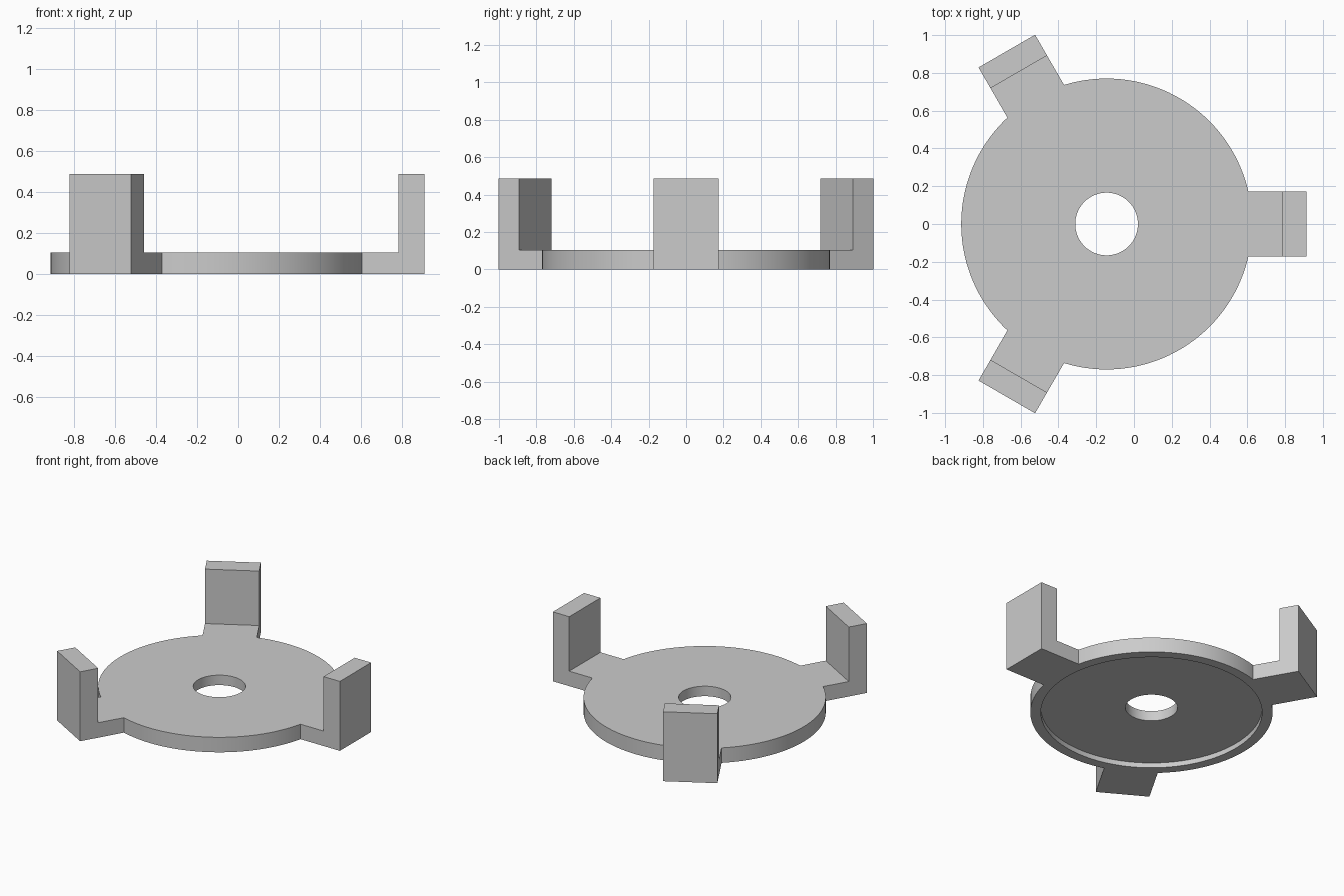
import bpy, bmesh, math
from mathutils import Matrix, Vector

cube = bpy.data.objects.get("Cube")
if cube:
    bpy.data.objects.remove(cube, do_unlink=True)

CX = -0.145                    # plate centre along x
PLATE_R, RECESS_R, HOLE_R = 0.77, 0.703, 0.166
PLATE_H, RECESS_H, POST_H = 0.105, 0.035, 0.487
ARM_START, POST_START, ARM_END, ARM_HALF = 0.72, 0.93, 1.057, 0.173

grey = bpy.data.materials.new("light_grey")
grey.use_nodes = True
colour = (0.6, 0.6, 0.6, 1)
grey.diffuse_color = colour
grey.node_tree.nodes["Principled BSDF"].inputs["Base Color"].default_value = colour


def make_object(name, bm):
    bmesh.ops.recalc_face_normals(bm, faces=bm.faces)
    mesh = bpy.data.meshes.new(name)
    bm.to_mesh(mesh)
    bm.free()
    mesh.materials.append(grey)
    obj = bpy.data.objects.new(name, mesh)
    bpy.context.collection.objects.link(obj)
    return obj


def cylinder(name, radius, low, high, sides=128):
    bm = bmesh.new()
    bmesh.ops.create_cone(bm, cap_ends=True, segments=sides, radius1=radius,
                          radius2=radius, depth=high - low,
                          matrix=Matrix.Translation((CX, 0, (low + high) / 2)))
    return make_object(name, bm)


def arm(name, angle):
    # L-shaped side profile, extruded across the arm width
    profile = [(ARM_START, 0), (ARM_END, 0), (ARM_END, POST_H),
               (POST_START, POST_H), (POST_START, PLATE_H), (ARM_START, PLATE_H)]
    bm = bmesh.new()
    face = bm.faces.new([bm.verts.new((r, -ARM_HALF, z)) for r, z in profile])
    side = bmesh.ops.extrude_face_region(bm, geom=[face])["geom"]
    moved = [v for v in side if isinstance(v, bmesh.types.BMVert)]
    bmesh.ops.translate(bm, verts=moved, vec=Vector((0, 2 * ARM_HALF, 0)))
    bm.transform(Matrix.Translation((CX, 0, 0)) @ Matrix.Rotation(angle, 4, "Z"))
    return make_object(name, bm)


def combine(target, tool, operation):
    tool.hide_render = True
    mod = target.modifiers.new(tool.name, "BOOLEAN")
    mod.operation, mod.solver, mod.object = operation, "EXACT", tool
    bpy.context.view_layer.objects.active = target
    bpy.ops.object.modifier_apply(modifier=mod.name)
    bpy.data.objects.remove(tool, do_unlink=True)


# Round plate with three upright arms
plate = cylinder("clamp_plate", PLATE_R, 0, PLATE_H)
for i in range(3):
    combine(plate, arm(f"arm_{i}", i * math.tau / 3), "UNION")

# Shallow recess underneath and the through hole
combine(plate, cylinder("recess_cutter", RECESS_R, -0.1, RECESS_H), "DIFFERENCE")
combine(plate, cylinder("hole_cutter", HOLE_R, -0.1, 0.3, 64), "DIFFERENCE")

# Smooth round walls, sharp edges
bpy.ops.object.select_all(action="DESELECT")
plate.select_set(True)
bpy.context.view_layer.objects.active = plate
bpy.ops.object.shade_smooth_by_angle(angle=math.radians(30))
